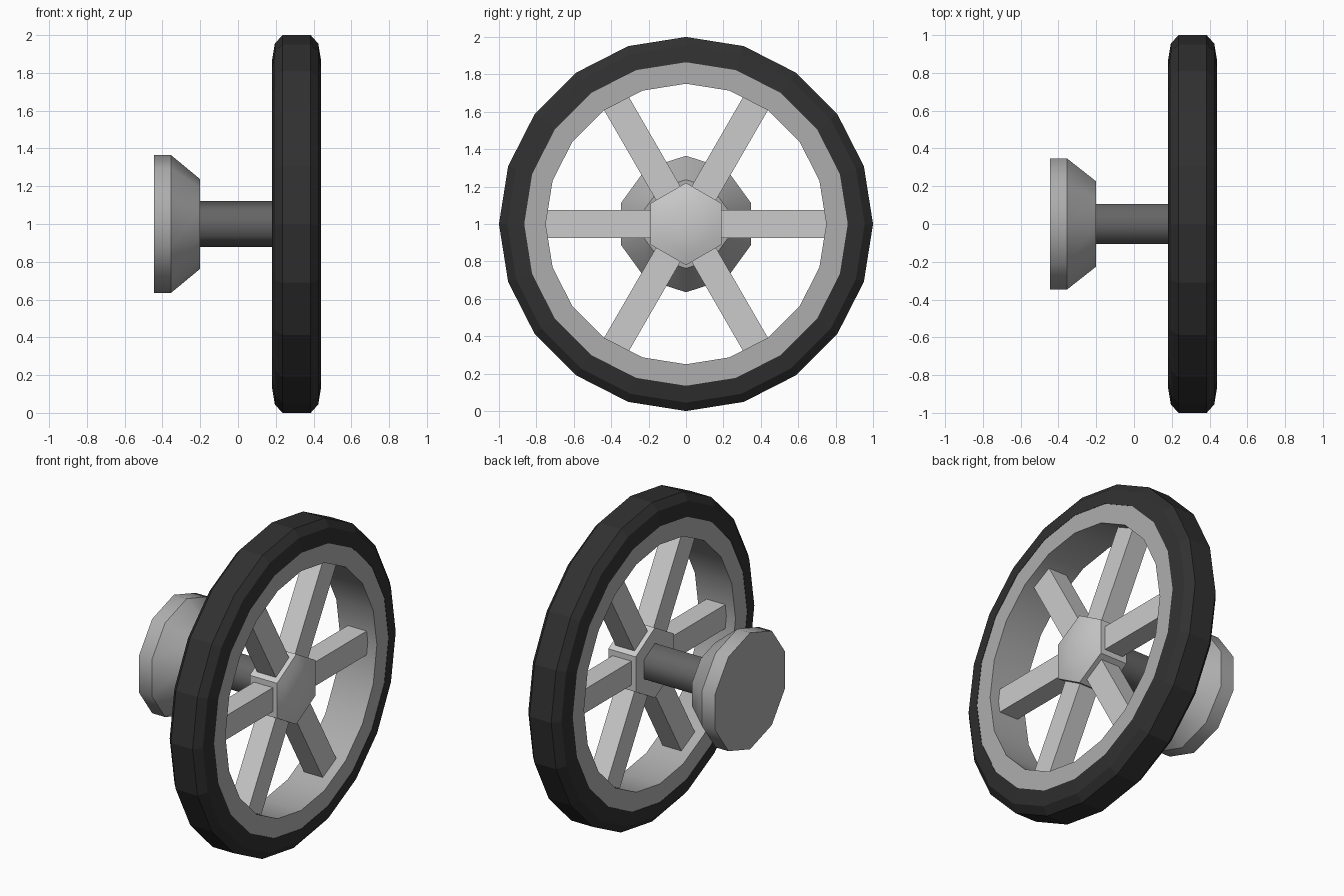
import bpy, bmesh
from math import sin, cos, pi, radians

if "Cube" in bpy.data.objects:
    bpy.data.objects.remove(bpy.data.objects["Cube"])

AXLE_Z = 1.0


def material(name, v):
    m = bpy.data.materials.new(name)
    m.diffuse_color = (v, v, v, 1)
    m.use_nodes = True
    m.node_tree.nodes["Principled BSDF"].inputs["Base Color"].default_value = m.diffuse_color
    return m


dark = material("rubber", 0.03)
steel = material("dark_steel", 0.13)
iron = material("mid_grey", 0.42)


def finish(name, bm, smooth=None, mat=None):
    bmesh.ops.remove_doubles(bm, verts=bm.verts, dist=1e-5)
    bmesh.ops.recalc_face_normals(bm, faces=bm.faces)
    me = bpy.data.meshes.new(name)
    bm.to_mesh(me)
    bm.free()
    if smooth:
        me.shade_smooth()
        me.set_sharp_from_angle(angle=radians(smooth))
    if mat:
        me.materials.append(mat)
    ob = bpy.data.objects.new(name, me)
    bpy.context.collection.objects.link(ob)
    return ob


def lathe(name, profile, sides, closed=False, smooth=None, mat=None):
    """Turn (x, radius) points around the axle, first corner at the top."""
    bm = bmesh.new()
    rings = []
    for i in range(sides):
        a = 2 * pi * i / sides
        rings.append([bm.verts.new((x, r * sin(a), AXLE_Z + r * cos(a))) for x, r in profile])
    n = len(profile)
    for i in range(sides):
        p, q = rings[i], rings[(i + 1) % sides]
        for j in range(n if closed else n - 1):
            k = (j + 1) % n
            bm.faces.new((p[j], p[k], q[k], q[j]))
    if not closed:
        for j in (0, n - 1):
            bm.faces.new([ring[j] for ring in rings])
    return finish(name, bm, smooth, mat)


# Tyre and rim
lathe("tyre", [(0.18, 0.865), (0.195, 0.955), (0.235, 1.0), (0.385, 1.0),
               (0.425, 0.955), (0.44, 0.865)], 20, closed=True, mat=dark)
lathe("rim", [(0.182, 0.75), (0.182, 0.868), (0.438, 0.868), (0.438, 0.75)],
      20, closed=True, smooth=30, mat=iron)

# Hexagonal hub with a shallow domed cap
lathe("hub", [(0.215, 0.22), (0.405, 0.22), (0.425, 0.16), (0.437, 0.08), (0.44, 0.01)],
      6, smooth=45)

# Axle and end cap
lathe("axle", [(-0.25, 0.123), (0.25, 0.123)], 6, smooth=65, mat=steel)
lathe("axle_end", [(-0.445, 0.365), (-0.355, 0.365), (-0.20, 0.237)], 10, smooth=37, mat=iron)

# Six square spokes
for i in range(6):
    bm = bmesh.new()
    bmesh.ops.create_cube(bm, size=1)
    bmesh.ops.scale(bm, vec=(0.13, 0.61, 0.15), verts=bm.verts)
    bmesh.ops.translate(bm, vec=(0, 0.455, 0), verts=bm.verts)
    spoke = finish(f"spoke_{i + 1}", bm)
    spoke.location = (0.31, 0, AXLE_Z)
    spoke.rotation_euler = (i * pi / 3, 0, 0)
